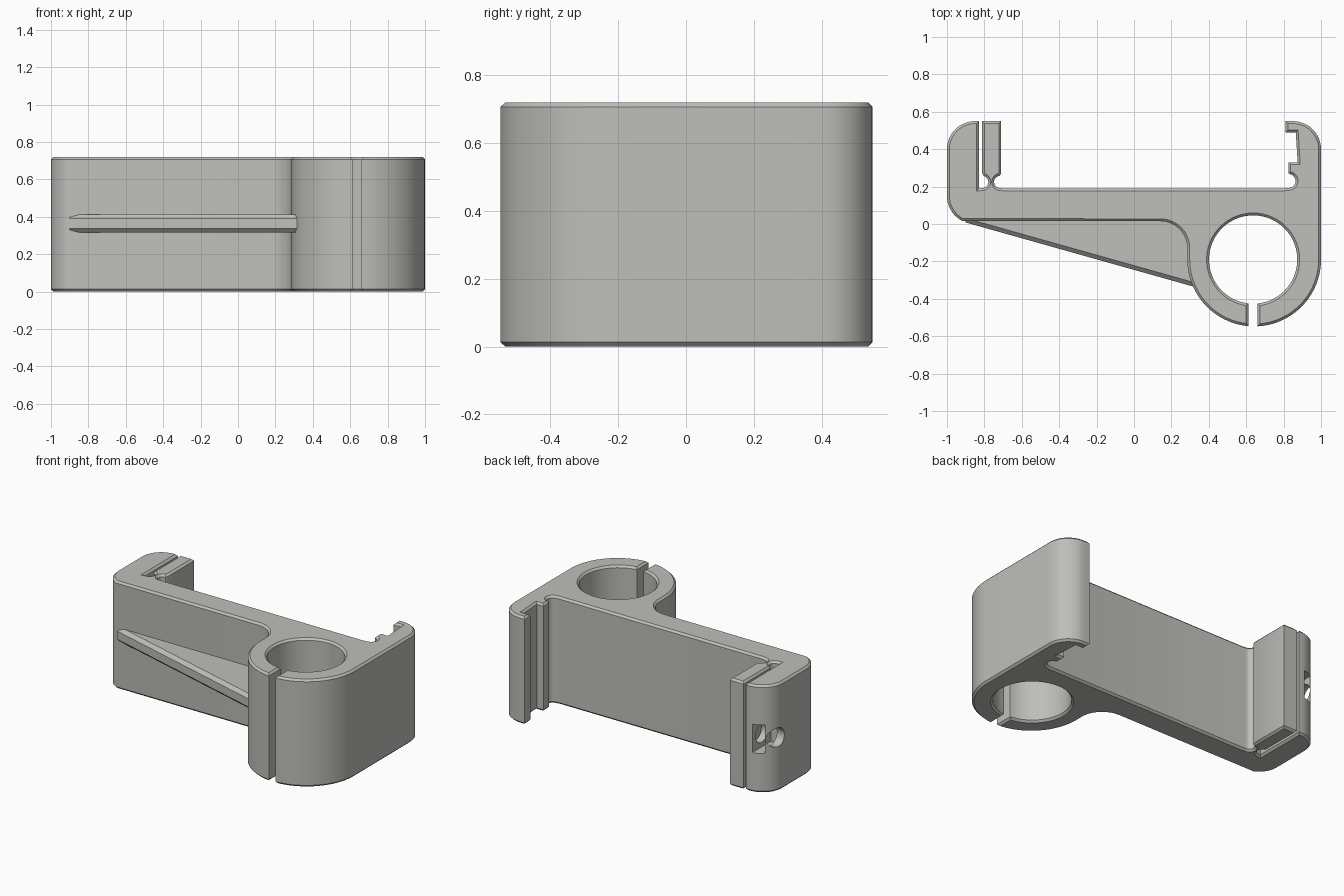
import bpy, bmesh, math

if "Cube" in bpy.data.objects:
    bpy.data.objects.remove(bpy.data.objects["Cube"])

H = 0.72          # height of the bracket
CHAMFER = 0.013

grey = bpy.data.materials.new("warm_grey")
grey.diffuse_color = (0.52, 0.52, 0.49, 1)
grey.use_nodes = True
grey.node_tree.nodes["Principled BSDF"].inputs["Base Color"].default_value = grey.diffuse_color


def arc(cx, cy, r, a0, a1, n):
    """Points along an arc, angles in degrees."""
    pts = []
    for i in range(n + 1):
        a = math.radians(a0 + (a1 - a0) * i / n)
        pts.append((cx + r * math.cos(a), cy + r * math.sin(a)))
    return pts


def prism(name, pts, z0, z1, chamfer, pick=lambda e: True):
    """Extrude an outline upwards and chamfer the chosen rim edges."""
    bm = bmesh.new()
    face = bm.faces.new([bm.verts.new((x, y, z0)) for x, y in pts])
    res = bmesh.ops.extrude_face_region(bm, geom=[face])
    for v in res["geom"]:
        if isinstance(v, bmesh.types.BMVert):
            v.co.z = z1
    bmesh.ops.recalc_face_normals(bm, faces=bm.faces[:])
    rim = [e for e in bm.edges
           if abs(e.verts[0].co.z - e.verts[1].co.z) < 1e-5 and pick(e)]
    if chamfer:
        bmesh.ops.bevel(bm, geom=rim, offset=chamfer, offset_type='OFFSET',
                        segments=1, profile=0.5, affect='EDGES',
                        clamp_overlap=False)
    me = bpy.data.meshes.new(name)
    bm.to_mesh(me)
    bm.free()
    me.materials.append(grey)
    ob = bpy.data.objects.new(name, me)
    bpy.context.collection.objects.link(ob)
    return ob


def activate(ob):
    bpy.ops.object.select_all(action='DESELECT')
    ob.select_set(True)
    bpy.context.view_layer.objects.active = ob


def cut(ob, cutter):
    """Subtract a cutter and remove it."""
    activate(ob)
    m = ob.modifiers.new("cut", 'BOOLEAN')
    m.operation = 'DIFFERENCE'
    m.solver = 'EXACT'
    m.object = cutter
    bpy.ops.object.modifier_apply(modifier=m.name)
    bpy.data.objects.remove(cutter)


# Outline of the clamp body, counter-clockwise
RX, RY, RO, RI = 0.6425, -0.19, 0.3575, 0.236   # ring
IX = 0.637
SL, SR = 0.612, 0.661                           # slot sides


def ring_angle(x, cx, r):
    return -90 + math.degrees(math.asin((x - cx) / r))


outline = []
outline += arc(RX, RY, RO, ring_angle(SR, RX, RO), 0, 20)       # ring, right side
outline += arc(0.85, 0.40, 0.15, 0, 90, 12)                     # right jaw corner
outline += [(0.81, 0.55), (0.81, 0.49), (0.865, 0.49),          # right jaw hooks
            (0.875, 0.33), (0.825, 0.33), (0.825, 0.272)]
outline += arc(0.827, 0.23, 0.037, 80, -90, 12)                 # right relief
outline += [(0.80, 0.19), (-0.70, 0.19)]                        # bar back face
outline += arc(-0.715, 0.225, 0.033, -90, -265, 12)             # hinge, right side
outline += [(-0.71, 0.272), (-0.71, 0.55),                      # flexing finger
            (-0.812, 0.55), (-0.812, 0.272)]
outline += arc(-0.812, 0.225, 0.033, 75, -90, 12)               # hinge, left side
outline += [(-0.829, 0.19), (-0.829, 0.55)]                     # slit
outline += arc(-0.85, 0.40, 0.15, 90, 180, 12)                  # left arm corner
outline += arc(-0.85, 0.15, 0.15, 180, 244, 9)
outline += arc(0.14, -0.13, 0.145, 90, 0, 12)                   # fillet into ring
outline += arc(RX, RY, RO, 180, 360 + ring_angle(SL, RX, RO), 20)
outline += arc(IX, RY, RI, ring_angle(SL, IX, RI),              # bore
               ring_angle(SR, IX, RI) - 360, 56)
body = prism("clamp_body", outline, 0, H, CHAMFER)

# Pocket for a nut, open at the back of the left arm
pocket = prism("nut_pocket_cutter",
               [(-0.945, 0.35), (-0.875, 0.35), (-0.875, 0.6), (-0.945, 0.6)],
               H / 2 - 0.095, H / 2 + 0.095, 0)
pocket.hide_render = True
cut(body, pocket)

# Screw hole through the left arm
bpy.ops.mesh.primitive_cylinder_add(vertices=32, radius=0.063, depth=0.26,
                                    location=(-0.95, 0.45, H / 2),
                                    rotation=(0, math.pi / 2, 0))
hole = bpy.context.object
hole.name = "screw_hole_cutter"
hole.hide_render = True
cut(body, hole)

# Triangular stiffening rib with chamfered sloping edge
rib = prism("stiffening_rib",
            [(-0.90, 0.008), (0.33, -0.338), (0.33, 0.05), (-0.90, 0.05)],
            0.315, 0.413, 0.022,
            lambda e: abs(e.verts[0].co.y - e.verts[1].co.y) > 0.1
            and abs(e.verts[0].co.x - e.verts[1].co.x) > 0.1)

for ob in (body, rib):
    activate(ob)
    bpy.ops.object.shade_smooth_by_angle(angle=math.radians(30))
